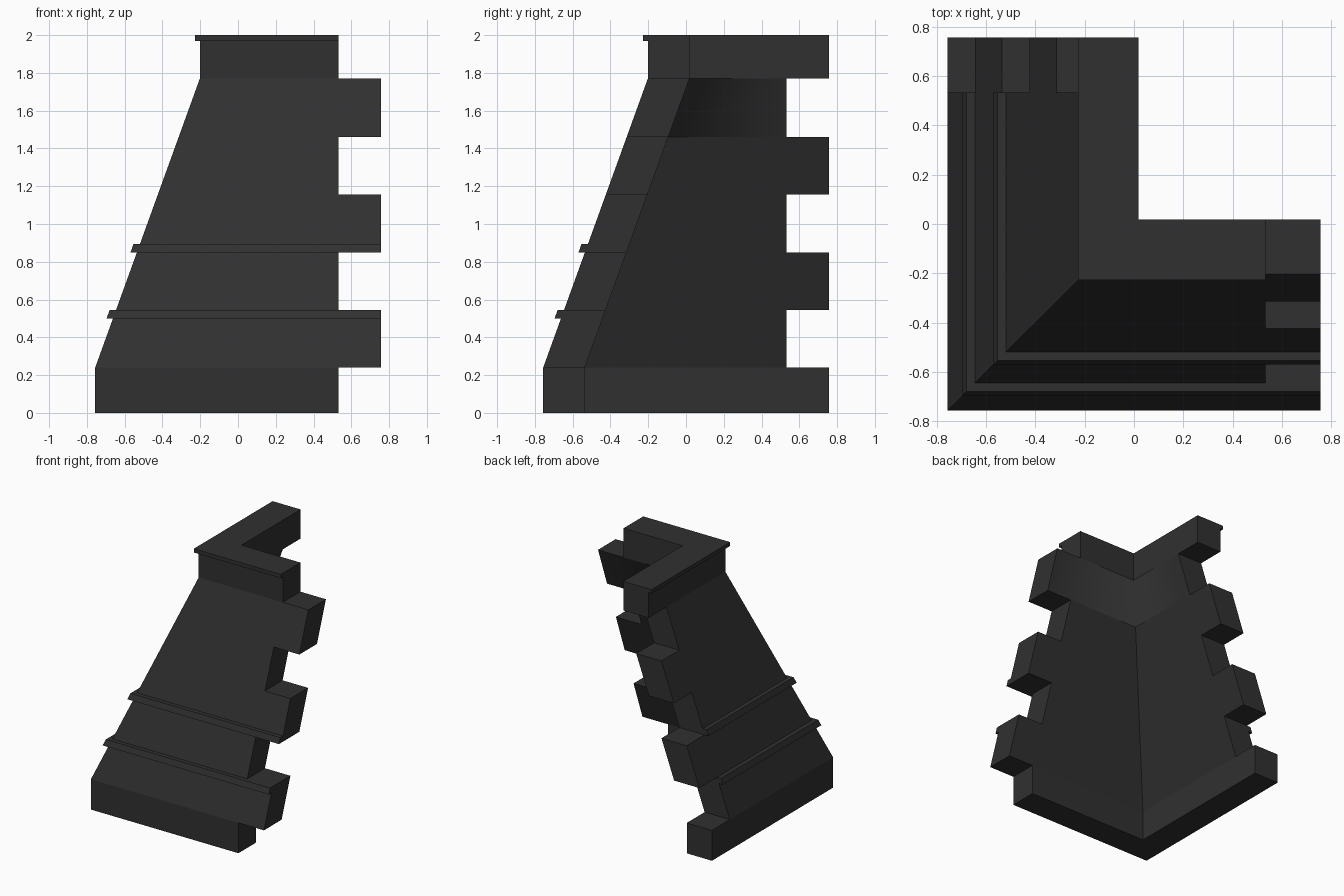
import bpy
import bmesh

cube = bpy.data.objects.get("Cube")
if cube:
    bpy.data.objects.remove(cube, do_unlink=True)

SHORT, LONG = 0.533, 0.756      # wing lengths: plain course / keyed course
BASE, TOP = -0.756, -0.202      # outer face at the foot and the parapet
THICK = 0.22                    # wall thickness
Z_FOOT, Z_NECK, HEIGHT = 0.24, 1.77, 2.0
BAND, LIP = 0.034, 0.025        # projection of the string bands and top lip

stone = bpy.data.materials.new("dark_grey_stone")
stone.use_nodes = True
colour = (0.03, 0.03, 0.03, 1)
stone.diffuse_color = colour
stone.node_tree.nodes["Principled BSDF"].inputs["Base Color"].default_value = colour


def outer_at(z):
    """Outer face position: upright foot, battered middle, upright parapet."""
    t = min(max((z - Z_FOOT) / (Z_NECK - Z_FOOT), 0), 1)
    return BASE + (TOP - BASE) * t


def ring(bm, z, course, bulge=0.0):
    """L-shaped section; keys alternate between the two wings by course."""
    front, side = (LONG, SHORT) if course % 2 else (SHORT, LONG)
    o = outer_at(z)
    i = o + THICK
    o -= bulge
    points = [(o, o), (front, o), (front, i), (i, i), (i, side), (o, side)]
    return [bm.verts.new((x, y, z)) for x, y in points]


# Sections from foot to top: height, course number, projection
levels = [0, Z_FOOT, 0.545, 0.85, 1.155, 1.46, Z_NECK, HEIGHT]
steps = []
for course, (low, high) in enumerate(zip(levels, levels[1:])):
    steps.append((low, course, 0))
    if course == 1:             # lower band crowns this course
        steps += [(0.50, 1, 0), (0.50, 1, BAND), (high, 1, BAND)]
    if course == 3:             # upper band starts this course
        steps += [(low, 3, BAND), (0.895, 3, BAND), (0.895, 3, 0)]
    if course == 6:             # lip at the top of the parapet
        steps += [(1.97, 6, 0), (1.97, 6, LIP), (high, 6, LIP)]
    else:
        steps.append((high, course, 0))

# Loft the sections into one closed corner wall
bm = bmesh.new()
rings = [ring(bm, *step) for step in steps]
for k, (a, b) in enumerate(zip(rings, rings[1:])):
    for n in range(6):
        m = (n + 1) % 6
        face = bm.faces.new((a[n], a[m], b[m], b[n]))
        # the inner corner is softened just below the parapet
        face.smooth = n in (2, 3) and steps[k][0] == 1.46 and steps[k + 1][0] == Z_NECK
bm.faces.new(list(reversed(rings[0])))
bm.faces.new(rings[-1])

# Drop the empty faces left where sections coincide
empty = [f for f in bm.faces if f.calc_area() < 1e-6]
bmesh.ops.delete(bm, geom=empty, context='FACES')
bmesh.ops.remove_doubles(bm, verts=bm.verts, dist=1e-5)
bmesh.ops.recalc_face_normals(bm, faces=bm.faces)

mesh = bpy.data.meshes.new("corner_wall")
bm.to_mesh(mesh)
bm.free()
mesh.materials.append(stone)
wall = bpy.data.objects.new("corner_wall", mesh)
bpy.context.collection.objects.link(wall)
